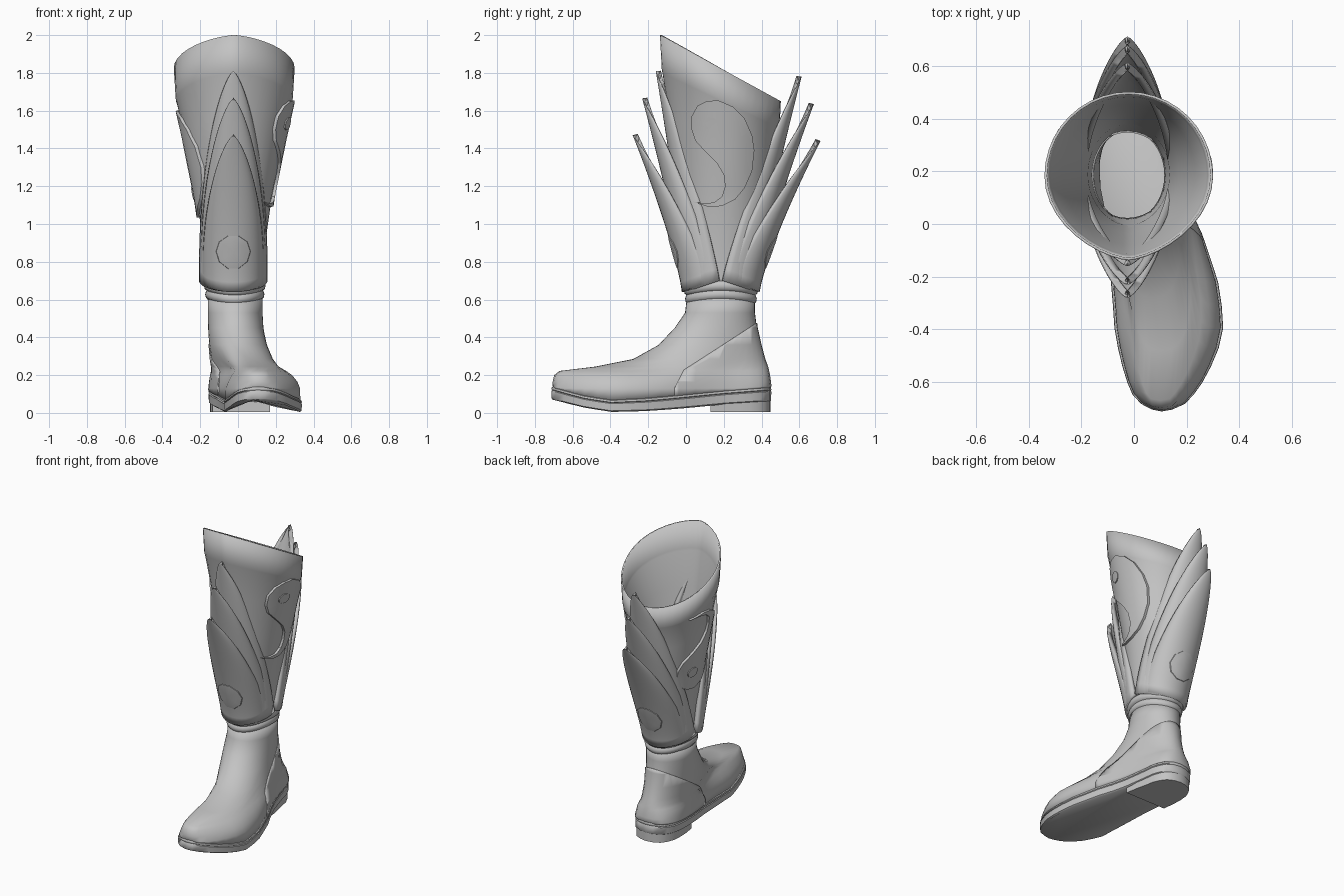
import bpy, bmesh, math
from mathutils import Vector

if "Cube" in bpy.data.objects:
    bpy.data.objects.remove(bpy.data.objects["Cube"])

grey = bpy.data.materials.new("plain_grey")
grey.diffuse_color = (0.55, 0.55, 0.55, 1)
grey.use_nodes = True
grey.node_tree.nodes["Principled BSDF"].inputs["Base Color"].default_value = grey.diffuse_color
N = 40


def lerp(a, b, t):
    return a + (b - a) * t


def table(rows, v, col):
    """Linear lookup of a column in rows sorted by their first value."""
    if v <= rows[0][0]:
        return rows[0][col]
    for a, b in zip(rows, rows[1:]):
        if v <= b[0]:
            return lerp(a[col], b[col], (v - a[0]) / (b[0] - a[0]))
    return rows[-1][col]


def finish(name, bm, thick=0, angle=40):
    bmesh.ops.remove_doubles(bm, verts=bm.verts, dist=0.0004)
    bmesh.ops.recalc_face_normals(bm, faces=bm.faces)
    me = bpy.data.meshes.new(name)
    bm.to_mesh(me)
    bm.free()
    me.materials.append(grey)
    ob = bpy.data.objects.new(name, me)
    bpy.context.collection.objects.link(ob)
    if thick:
        m = ob.modifiers.new("thickness", 'SOLIDIFY')
        m.thickness, m.offset = thick, -1
    bpy.ops.object.select_all(action='DESELECT')
    ob.select_set(True)
    bpy.context.view_layer.objects.active = ob
    bpy.ops.object.shade_smooth_by_angle(angle=math.radians(angle))
    return ob


def loft(rings, closed=True, caps=False):
    bm = bmesh.new()
    vs = [[bm.verts.new(p) for p in r] for r in rings]
    n = len(rings[0])
    for a, b in zip(vs, vs[1:]):
        for i in range(n if closed else n - 1):
            j = (i + 1) % n
            bm.faces.new((a[i], a[j], b[j], b[i]))
    if caps:
        bm.faces.new(vs[0])
        bm.faces.new(vs[-1])
    return bm


# Foot plan: y, left x, right x
PLAN = [(-.71, .09, .12), (-.69, .04, .18), (-.65, 0, .22), (-.58, -.03, .27), (-.48, -.055, .315),
        (-.4, -.07, .335), (-.25, -.08, .325), (-.05, -.105, .26), (.1, -.135, .19), (.25, -.155, .15),
        (.36, -.145, .13), (.42, -.105, .09), (.45, -.04, .03)]
# Sole heights: y, bottom, top
SOLE = [(-.71, .07, .135), (-.55, .03, .09), (-.4, .005, .065), (-.2, .01, .075), (0, .025, .095),
        (.2, .045, .115), (.45, .06, .135)]
# Upper levels: z, front y, back y, end rounding, ankle blend, toe width
UPPER = [(0, -.7, .44, 0, 0, .98), (.13, -.708, .448, 0, 0, .97), (.165, -.706, .445, .08, 0, .91),
         (.2, -.698, .44, .2, .03, .81), (.222, -.67, .435, .38, .08, .72), (.245, -.48, .43, .6, .18, .68),
         (.285, -.28, .415, .8, .38, .78), (.36, -.145, .395, 1, .65, 1), (.45, -.06, .375, 1, .9, 1),
         (.53, -.005, .365, 1, 1, 1), (.61, .005, .365, 1, 1, 1)]


def upper():
    rings = []
    for i, (z, yf, yb, q, b, k) in enumerate(UPPER):
        ring = []
        for j in range(N):
            t = 2 * math.pi * j / N
            y = lerp(yf, yb, .5 - .5 * math.cos(t))
            s = math.sin(t) if j % (N // 2) else 0
            xl, xr = table(PLAN, y, 1), table(PLAN, y, 2)
            c, w = lerp((xl + xr) / 2, -.015, b), lerp((xr - xl) / 2, .145, b)
            w *= lerp(1, k, max(0, min(1, (.1 - y) / .3)))
            side = math.copysign(abs(s) ** q, s) if s else 0
            ring.append((c + w * side, y, max(z, table(SOLE, y, 2) + .008 * i)))
        rings.append(ring)
    return loft(rings)


finish("foot_upper", upper(), .008, 60)

# Heel counter: slightly raised shell cut from the upper
bm = upper()
bmesh.ops.recalc_face_normals(bm, faces=bm.faces)
for v in bm.verts:
    v.co += v.normal * .005
for co, no in (((0, -.06, 0), (0, -1, 0)), ((0, -.05, .15), (0, -2, 1)), ((0, 0, .235), (0, -.64, 1))):
    bmesh.ops.bisect_plane(bm, geom=bm.verts[:] + bm.edges[:] + bm.faces[:], plane_co=co,
                           plane_no=no, clear_outer=True)
finish("heel_counter", bm, .008, 60)


def sole_ring(grow, f, y0=-.71, y1=.45):
    ring = []
    for j in range(N):
        t = 2 * math.pi * j / N
        y = lerp(y0, y1, .5 - .5 * math.cos(t))
        xl, xr = table(PLAN, y, 1) - grow, table(PLAN, y, 2) + grow
        s = math.sin(t)
        x = (xl + xr) / 2 if j % (N // 2) == 0 else (xr if s > 0 else xl)
        ring.append((x, y - grow * .4 * math.cos(t), lerp(table(SOLE, y, 1), table(SOLE, y, 2), f)))
    return ring


# Sole with a welt groove
finish("sole", loft([sole_ring(g, f) for g, f in ((-.008, 0), (.002, .1), (.004, .72), (-.002, .78),
                    (.004, .84), (.002, 1.0), (-.004, 1.05))], caps=True), angle=45)

# Heel block
heel = [(x, y) for x, y, _ in sole_ring(-.004, 0) if y > .14]
heel = [(-.135, .13)] + sorted([p for p in heel if p[0] < -.01], key=lambda p: p[1]) + \
       sorted([p for p in heel if p[0] >= -.01], key=lambda p: -p[1]) + [(.17, .13)]
finish("heel_block", loft([[(x, y, z) for x, y in heel] for z in (.005, .035, .075)], caps=True), angle=35)

# Shaft: height fraction, x radius, front y, back y
SHAFT = [(0, .145, .005, .365), (.08, .15, 0, .37), (.25, .165, -.015, .39), (.45, .2, -.045, .425),
         (.7, .262, -.09, .465), (.86, .305, -.124, .492), (.87, .31, -.128, .496), (1, .32, -.138, .502)]


def rim(y):
    return 2.0 - .547 * (y + .138)


def half_width(c, f):
    """Plan of the shaft: round behind, more pointed in front towards the rim."""
    return max(0, 1 - c * c) ** (.5 + (.16 * f if c < 0 else 0))


def shaft_x(y, z, side):
    f = (z - .6) / (rim(y) - .6)
    r, a, b = (table(SHAFT, f, k) for k in (1, 2, 3))
    return -.02 + side * r * max(.1, half_width((y - (a + b) / 2) / ((b - a) / 2), f))


rings = []
for f, r, a, b in SHAFT:
    ring = []
    for j in range(N):
        t = 2 * math.pi * j / N
        y = lerp(a, b, .5 - .5 * math.cos(t))
        x = r * half_width(-math.cos(t), f) * (1 if t < math.pi else -1)
        ring.append((-.02 + x, y, .6 + f * (rim(y) - .6)))
    rings.append(ring)
finish("shaft", loft(rings), .01, 40)

# Rolled ankle band
band = ((.585, -.004), (.592, .006), (.61, .01), (.624, .006), (.63, .002), (.637, .012),
        (.655, .016), (.672, .012), (.68, .002))
finish("ankle_band", loft([[(-.017 + (.147 + g) * math.sin(t), .185 - (.18 + g) * math.cos(t),
                             z - .012 * math.cos(2 * t) + .006) for t in
                            [2 * math.pi * j / N for j in range(N)]] for z, g in band]), angle=50)


# Wing feathers: curved pointed plates, three in front and three behind
def feather_point(spec, a, s):
    base, tip_y, tip_z, w0, depth = spec
    w = w0 * max(0, 1 - s ** 2.4) ** .72
    d = depth * (1 - s) + .022 * (1 - s ** 6) + .015 * math.sin(math.pi * s)
    inward = 1 if tip_y < base else -1
    y = lerp(base, tip_y, s ** 1.25) + inward * d * (1 - math.cos(a))
    return Vector((-.025 + w * math.sin(a), y, lerp(.64, tip_z, s) + .06 * (1 - s) ** 3 * (1 - math.cos(a))))


FRONT = [(-.005, -.16, 1.81, .182, .16), (-.012, -.232, 1.665, .175, .15), (-.022, -.282, 1.47, .165, .13)]
BACK = [(.375, .612, 1.78, .182, .16), (.382, .677, 1.635, .175, .15), (.39, .712, 1.44, .165, .13)]
for label, specs in (("front", FRONT), ("back", BACK)):
    for i, spec in enumerate(specs):
        rows = [[feather_point(spec, math.radians(-90 + 180 * j / 16), 1 - (1 - k / 22) ** 1.4)
                 for j in range(17)] for k in range(23)]
        ob = finish(f"{label}_feather_{i + 1}", loft(rows, closed=False), angle=50)
        out = sum(p.normal.dot(p.center - Vector((-.022, .19, p.center.z))) for p in ob.data.polygons)
        if out < 0:
            ob.data.flip_normals()
        m = ob.modifiers.new("thickness", 'SOLIDIFY')
        m.thickness, m.offset = .028, -1

    # Round boss on the outermost feather
    spec, rows = specs[2], []
    out = -1 if label == "front" else 1
    for r, lift in ((.094, -.004), (.09, .004), (.06, .006), (.0, .006)):
        ring = []
        for j in range(10):
            t = 2 * math.pi * j / 10
            s = (.85 + r * math.sin(t) - .64) / (spec[2] - .64)
            w = spec[3] * (1 - s ** 2.4) ** .72
            p = feather_point(spec, math.asin(r * math.cos(t) / w), s)
            ring.append(p + Vector((0, out * lift, 0)))
        rows.append(ring)
    finish(f"{label}_boss", loft(rows), angle=30)

# Curled drop emblem on each side of the shaft (y, z)
DROP = [(.03, 1.5), (.03, 1.57), (.06, 1.625), (.11, 1.65), (.17, 1.655), (.25, 1.62), (.31, 1.56), (.35, 1.47),
        (.362, 1.39), (.35, 1.28), (.31, 1.19), (.26, 1.13), (.19, 1.095), (.12, 1.09), (.03, 1.12),
        (.1, 1.108), (.15, 1.115), (.19, 1.145), (.207, 1.2), (.2, 1.26), (.165, 1.32), (.1, 1.385), (.05, 1.44)]
EYE = [(.13 + .04 * math.cos(k * math.pi / 5), 1.53 + .035 * math.sin(k * math.pi / 5)) for k in range(10)]


def emblem(name, pts, side, lift):
    if side < 0:
        pts = [(.39 - y, 2.69 - z) for y, z in pts]
    bm = bmesh.new()
    bm.faces.new([bm.verts.new((0, y, z)) for y, z in pts])
    for k in range(1, 16):
        for co, no in (((0, 0, 1.0 + k * .045), (0, 0, 1)), ((0, k * .04 - .04, 0), (0, 1, 0))):
            bmesh.ops.bisect_plane(bm, geom=bm.verts[:] + bm.edges[:] + bm.faces[:], plane_co=co, plane_no=no)
    ext = bmesh.ops.extrude_face_region(bm, geom=bm.faces[:])
    top = {v for v in ext["geom"] if isinstance(v, bmesh.types.BMVert)}
    for v in bm.verts:
        v.co.x = shaft_x(v.co.y, v.co.z, side) + side * (lift if v in top else -.004)
    finish(name, bm, angle=35)


for label, side in (("right", 1), ("left", -1)):
    emblem(f"{label}_emblem", DROP, side, .016)
    emblem(f"{label}_emblem_eye", EYE, side, .022)
